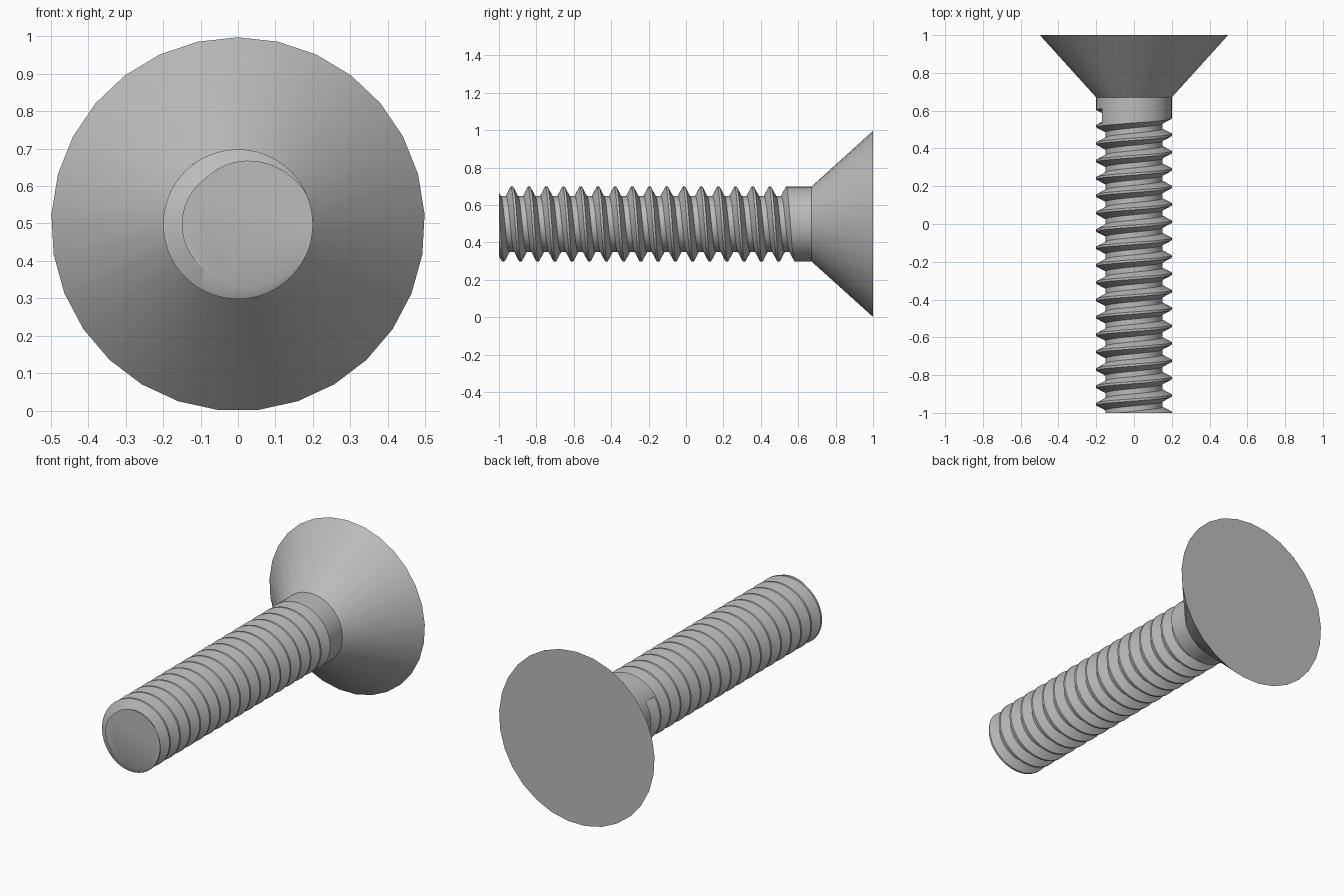
import bpy, bmesh, math
from mathutils import Matrix, Vector

if "Cube" in bpy.data.objects:
    bpy.data.objects.remove(bpy.data.objects["Cube"])

CZ = 0.498                      # height of the screw axis
R_OUT, R_ROOT = 0.2, 0.15       # thread crest and root radii
PITCH, N = 0.092, 60            # thread pitch, segments per turn
TURNS = 19.5
START = math.radians(148)       # angle where the groove begins
GROOVE_Y = 0.564 + PITCH * (math.pi - START) / (2 * math.pi)

steel = bpy.data.materials.new("grey_steel")
steel.diffuse_color = (0.5, 0.5, 0.5, 1)
steel.use_nodes = True
steel.node_tree.nodes["Principled BSDF"].inputs["Base Color"].default_value = steel.diffuse_color


def finish(bm, name):
    bmesh.ops.recalc_face_normals(bm, faces=bm.faces[:])
    mesh = bpy.data.meshes.new(name)
    bm.to_mesh(mesh)
    bm.free()
    mesh.materials.append(steel)
    obj = bpy.data.objects.new(name, mesh)
    bpy.context.collection.objects.link(obj)
    bpy.ops.object.select_all(action='DESELECT')
    obj.select_set(True)
    bpy.context.view_layer.objects.active = obj
    bpy.ops.object.shade_smooth_by_angle(angle=math.radians(30))
    return obj


# Countersunk head: 29-sided cone widening towards the back
bm = bmesh.new()
bmesh.ops.create_cone(bm, cap_ends=True, segments=29, radius1=R_OUT,
                      radius2=0.499, depth=0.33)
bmesh.ops.rotate(bm, verts=bm.verts[:], matrix=Matrix.Rotation(-math.pi / 2, 3, 'X'))
# turn so that one corner points straight up
top = max(bm.verts, key=lambda v: v.co.y * 10 + v.co.z).co
turn = math.atan2(top.x, top.z)
bmesh.ops.rotate(bm, verts=bm.verts[:], matrix=Matrix.Rotation(-turn, 3, 'Y'))
bmesh.ops.translate(bm, verts=bm.verts[:], vec=(0, 0.835, CZ))
finish(bm, "countersunk_head")

# Threaded shaft: a helical groove profile swept down the shank
bm = bmesh.new()


def point(a, r, y):
    return bm.verts.new((r * math.cos(a), y, CZ + r * math.sin(a)))


profile = [(R_OUT, 0.040), (R_ROOT, 0.014), (R_ROOT, -0.014), (R_OUT, -0.040)]
rows = []
total = int(TURNS * N)
for k in range(total + 1):
    a = START + 2 * math.pi * k / N
    y = GROOVE_Y - PITCH * k / N
    rows.append([point(a, r, y + dy) for r, dy in profile])

for k in range(total):
    p, q = rows[k], rows[k + 1]
    for j in range(3):                              # groove walls and floor
        bm.faces.new((p[j], q[j], q[j + 1], p[j + 1]))
    if k + 1 + N <= total:                          # crest to the next turn
        bm.faces.new((p[3], q[3], rows[k + 1 + N][0], rows[k + N][0]))
bm.faces.new(rows[0])                               # blunt end of the groove

# Plain neck between thread and head
neck = [point(START + 2 * math.pi * i / N, R_OUT, 0.675) for i in range(N)]
for i in range(N - 1):
    bm.faces.new((neck[i], neck[i + 1], rows[i + 1][0], rows[i][0]))
bm.faces.new((neck[N - 1], neck[0], rows[0][0], rows[0][3], rows[N][0], rows[N - 1][0]))

# Cut the tip flat and cap it
bmesh.ops.bisect_plane(bm, geom=bm.verts[:] + bm.edges[:] + bm.faces[:],
                       plane_co=Vector((0, -1, 0)), plane_no=Vector((0, -1, 0)),
                       clear_outer=True)
rim = [e for e in bm.edges if e.is_boundary]
bmesh.ops.holes_fill(bm, edges=rim, sides=0)
finish(bm, "threaded_shaft")
